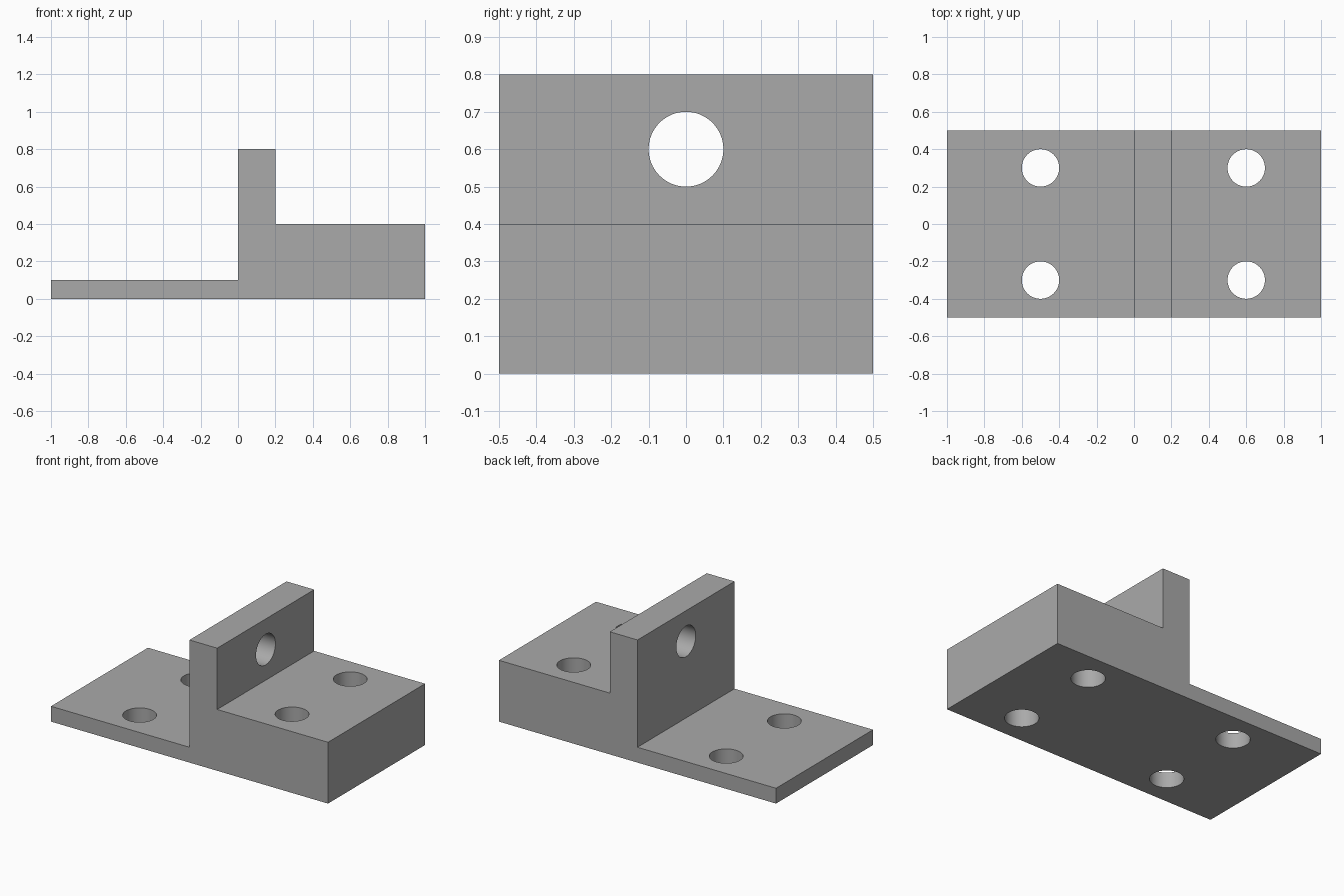
import bpy
import bmesh
import math

default = bpy.data.objects.get("Cube")
if default:
    bpy.data.objects.remove(default, do_unlink=True)

DEPTH = 1.0
HOLE_RADIUS = 0.1

# Single plain grey finish
grey = bpy.data.materials.new("grey_metal")
grey.use_nodes = True
colour = (0.4, 0.4, 0.4, 1)
grey.diffuse_color = colour
grey.node_tree.nodes["Principled BSDF"].inputs["Base Color"].default_value = colour


def extrude_profile(name, profile, depth):
    """Extrude an x-z outline along y, centred on y = 0."""
    mesh = bpy.data.meshes.new(name)
    bm = bmesh.new()
    face = bm.faces.new([bm.verts.new((x, -depth / 2, z)) for x, z in profile])
    result = bmesh.ops.extrude_face_region(bm, geom=[face])
    moved = [v for v in result["geom"] if isinstance(v, bmesh.types.BMVert)]
    bmesh.ops.translate(bm, verts=moved, vec=(0, depth, 0))
    bmesh.ops.recalc_face_normals(bm, faces=bm.faces)
    bm.to_mesh(mesh)
    bm.free()
    obj = bpy.data.objects.new(name, mesh)
    bpy.context.collection.objects.link(obj)
    return obj


def drill(target, location, rotation=(0, 0, 0), length=1.0):
    """Cut a round through hole, then discard the cutter."""
    bpy.ops.mesh.primitive_cylinder_add(
        vertices=64, radius=HOLE_RADIUS, depth=length,
        location=location, rotation=rotation)
    cutter = bpy.context.object
    cutter.hide_render = True
    cut = target.modifiers.new("hole", 'BOOLEAN')
    cut.operation = 'DIFFERENCE'
    cut.solver = 'EXACT'
    cut.object = cutter
    bpy.context.view_layer.objects.active = target
    bpy.ops.object.modifier_apply(modifier=cut.name)
    bpy.data.objects.remove(cutter, do_unlink=True)


# Stepped body: thin flange, upright wall, thick block
bracket = extrude_profile("stepped_bracket", [
    (-1, 0), (1, 0), (1, 0.4), (0.2, 0.4),
    (0.2, 0.8), (0, 0.8), (0, 0.1), (-1, 0.1)], DEPTH)
bracket.data.materials.append(grey)

# Mounting holes through the flange and the block
for x in (-0.5, 0.6):
    for y in (-0.3, 0.3):
        drill(bracket, (x, y, 0.2))

# Cross hole through the upright wall
drill(bracket, (0.1, 0, 0.6), (0, math.pi / 2, 0), 0.6)

# Smooth bores, crisp outer edges
bpy.ops.object.select_all(action='DESELECT')
bracket.select_set(True)
bpy.context.view_layer.objects.active = bracket
bpy.ops.object.shade_smooth_by_angle(angle=math.radians(30))
